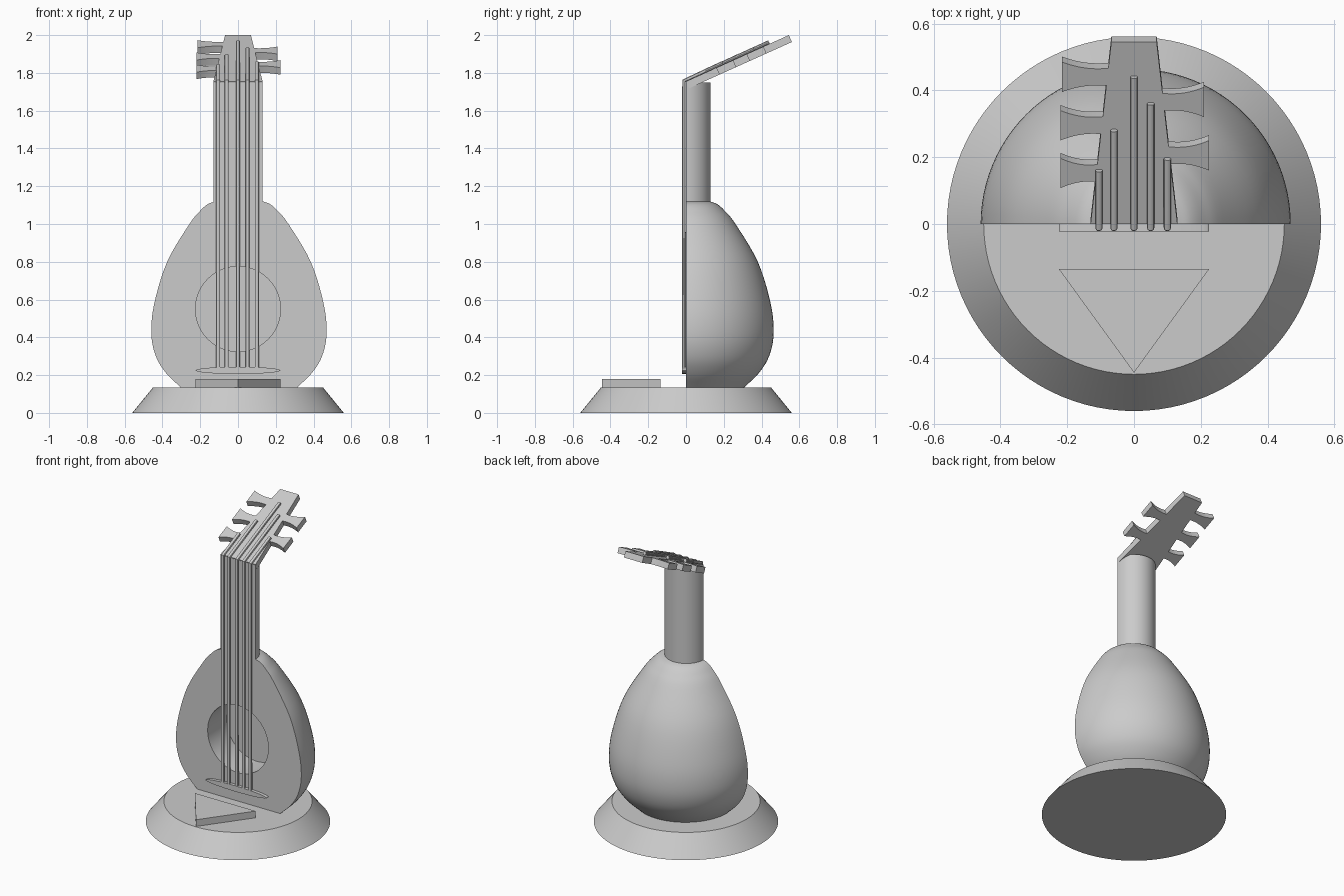
import bpy, bmesh, math
from mathutils import Vector

cube = bpy.data.objects.get("Cube")
if cube:
    bpy.data.objects.remove(cube, do_unlink=True)

grey = bpy.data.materials.new("plain grey")
grey.use_nodes = True
grey.diffuse_color = (0.6, 0.6, 0.6, 1)
grey.node_tree.nodes["Principled BSDF"].inputs["Base Color"].default_value = (0.6, 0.6, 0.6, 1)


def activate(ob):
    bpy.ops.object.select_all(action='DESELECT')
    ob.select_set(True)
    bpy.context.view_layer.objects.active = ob


def smooth(ob):
    activate(ob)
    bpy.ops.object.shade_smooth_by_angle(angle=math.radians(35))


def add_mesh(name, bm):
    bmesh.ops.recalc_face_normals(bm, faces=bm.faces)
    mesh = bpy.data.meshes.new(name)
    bm.to_mesh(mesh)
    bm.free()
    mesh.materials.append(grey)
    ob = bpy.data.objects.new(name, mesh)
    bpy.context.collection.objects.link(ob)
    return ob


def lathe(name, profile, angle, steps):
    """Turn (radius, height) points about z; close a half turn with a flat front."""
    bm = bmesh.new()
    pts = [(0, profile[0][1])] + list(profile) + [(0, profile[-1][1])]
    verts = [bm.verts.new((r, 0, z)) for r, z in pts]
    edges = [bm.edges.new(pair) for pair in zip(verts, verts[1:])]
    bmesh.ops.spin(bm, geom=verts + edges, cent=(0, 0, 0), axis=(0, 0, 1),
                   angle=angle, steps=steps)
    bmesh.ops.remove_doubles(bm, verts=bm.verts, dist=1e-5)
    rim = [e for e in bm.edges if e.is_boundary]
    if rim:
        bmesh.ops.holes_fill(bm, edges=rim, sides=0)
    return add_mesh(name, bm)


def prism(name, outline, z0, z1):
    bm = bmesh.new()
    face = bm.faces.new([bm.verts.new((x, y, z0)) for x, y in outline])
    top = bmesh.ops.extrude_face_region(bm, geom=[face])["geom"]
    bmesh.ops.translate(bm, vec=(0, 0, z1 - z0),
                        verts=[g for g in top if isinstance(g, bmesh.types.BMVert)])
    return add_mesh(name, bm)


def ellipse(a, b, n):
    return [(a * math.cos(math.tau * i / n), b * math.sin(math.tau * i / n)) for i in range(n)]


def spline(points, n):
    """Smooth curve through the given points."""
    p = [Vector(q) for q in points]
    p = [2 * p[0] - p[1]] + p + [2 * p[-1] - p[-2]]
    out = []
    for a, b, c, d in zip(p, p[1:], p[2:], p[3:]):
        for i in range(n):
            t = i / n
            out.append(0.5 * (2 * b + (c - a) * t + (2 * a - 5 * b + 4 * c - d) * t * t
                              + (3 * b - a - 3 * c + d) * t ** 3))
    return [tuple(v) for v in out + [p[-2]]]


# Stand: tapered round plinth with a triangular block
BASE = 0.135
smooth(lathe("stand", [(0.56, 0), (0.45, BASE)], math.tau, 96))
prism("triangle_block", [(-0.225, -0.135), (0, -0.445), (0.225, -0.135)], BASE, 0.18)

# Body: half pear with a flat front and a round blind sound hole
body = lathe("body", spline([(0.305, 0.132), (0.385, 0.21), (0.44, 0.3), (0.464, 0.42),
                             (0.448, 0.58), (0.38, 0.8), (0.262, 1.0), (0.205, 1.07),
                             (0.165, 1.105), (0.125, 1.12)], 5), math.pi, 48)
body.location.x = 0.005
cutter = prism("sound_hole_cutter", ellipse(0.225, 0.225, 64), -0.2, 0.2)
cutter.rotation_euler.x = math.pi / 2
cutter.location.z = 0.55
cutter.hide_render = True
cut = body.modifiers.new("sound hole", 'BOOLEAN')
cut.operation, cut.object, cut.solver = 'DIFFERENCE', cutter, 'EXACT'
activate(body)
bpy.ops.object.modifier_apply(modifier=cut.name)
bpy.data.objects.remove(cutter, do_unlink=True)
smooth(body)

# Neck: half cylinder
smooth(lathe("neck", [(0.13, 1.08), (0.13, 1.75)], math.pi, 32))

# Bridge: thin oval on the front
bridge = prism("bridge", ellipse(0.225, 0.019, 48), 0, 0.022)
bridge.rotation_euler.x = math.pi / 2
bridge.location.z = 0.225
smooth(bridge)

# Headstock: tapered slab leaning back
SLOPE, HEAD_Z, THICK, LENGTH = 0.45, 1.755, 0.04, 0.597
tilt = math.atan(SLOPE)


def lean(ob):
    ob.rotation_euler.x = tilt
    ob.location.z = HEAD_Z


lean(prism("headstock", [(-0.13, 0), (0.13, 0), (0.068, LENGTH), (-0.068, LENGTH)], -THICK, 0))

# Tuning pegs: flat plates flaring outwards
for side, tip, y in [(-1, 0.215, 0.44), (-1, 0.22, 0.295), (-1, 0.22, 0.152),
                     (1, 0.21, 0.365), (1, 0.224, 0.205)]:
    u = y / math.cos(tilt)
    inner = 0.123 - 0.062 * u / LENGTH
    edge = []
    for i in range(11):
        t = i / 10
        edge.append((side * (inner + (tip - inner) * t), 0.027 + 0.022 * ((t - 0.25) / 0.75) ** 2))
    outline = [(x, u + h) for x, h in edge] + [(x, u - h) for x, h in reversed(edge)]
    peg = prism("left_peg" if side > 0 else "right_peg", outline, -THICK, 0)
    lean(peg)
    smooth(peg)

# Strings: from the bridge up the neck, then back over the headstock
R = 0.011
for x, end in [(-0.105, 0.16), (-0.06, 0.28), (0, 0.44), (0.05, 0.36), (0.1, 0.195)]:
    curve = bpy.data.curves.new("string", 'CURVE')
    curve.dimensions = '3D'
    curve.bevel_depth = R
    curve.bevel_resolution = 3
    curve.use_fill_caps = True
    line = curve.splines.new('POLY')
    line.points.add(2)
    path = [(x, -R, 0.235), (x, -R, HEAD_Z + 0.003), (x, end, HEAD_Z + SLOPE * end + 0.01)]
    for point, co in zip(line.points, path):
        point.co = (*co, 1)
    curve.materials.append(grey)
    string = bpy.data.objects.new("string", curve)
    bpy.context.collection.objects.link(string)
    activate(string)
    bpy.ops.object.convert(target='MESH')
    smooth(bpy.context.view_layer.objects.active)
